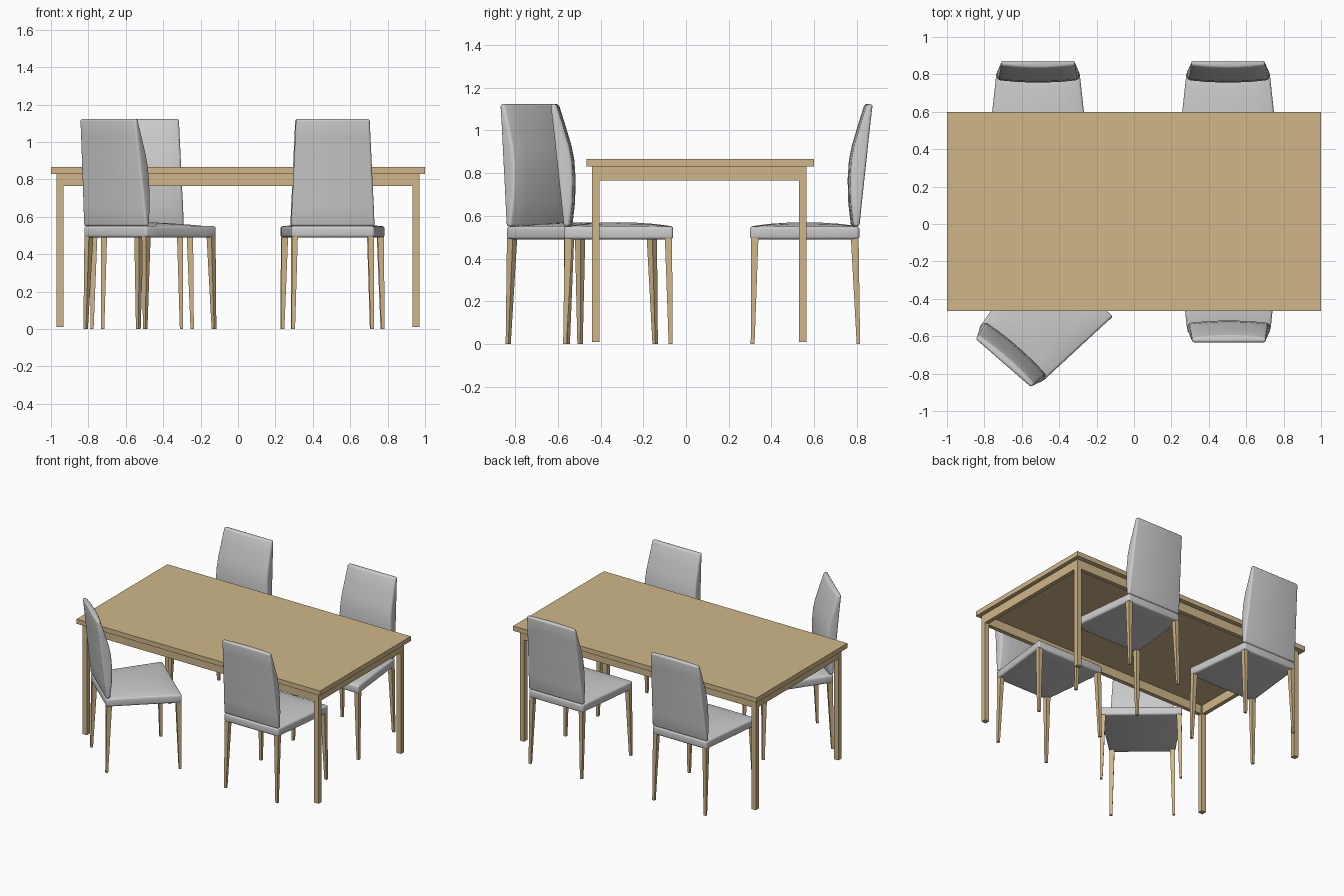
import bpy, bmesh, math
from mathutils import Matrix, Vector

if "Cube" in bpy.data.objects:
    bpy.data.objects.remove(bpy.data.objects["Cube"])

wood = bpy.data.materials.new("light_wood")
wood.diffuse_color = (0.63, 0.47, 0.25, 1)
wood.use_nodes = True
wood.node_tree.nodes["Principled BSDF"].inputs["Base Color"].default_value = wood.diffuse_color


def loft(name, rings, place=Matrix(), mat=None, bevel=0.0):
    """Skin a list of equal-length closed rings, cap the ends, round the hard edges."""
    bm = bmesh.new()
    loops = [[bm.verts.new(p) for p in ring] for ring in rings]
    n = len(loops[0])
    for a, b in zip(loops, loops[1:]):
        for i in range(n):
            j = (i + 1) % n
            bm.faces.new((a[i], a[j], b[j], b[i]))
    bm.faces.new(loops[0])
    bm.faces.new(loops[-1])
    bmesh.ops.recalc_face_normals(bm, faces=bm.faces[:])
    if bevel:
        hard = [e for e in bm.edges if e.calc_face_angle(0) > math.radians(40)]
        bmesh.ops.bevel(bm, geom=hard, offset=bevel, segments=3, profile=0.5, affect='EDGES')
    me = bpy.data.meshes.new(name)
    bm.to_mesh(me)
    bm.free()
    ob = bpy.data.objects.new(name, me)
    bpy.context.collection.objects.link(ob)
    ob.matrix_world = place
    if mat:
        me.materials.append(mat)
    if bevel:
        bpy.ops.object.select_all(action='DESELECT')
        ob.select_set(True)
        bpy.context.view_layer.objects.active = ob
        bpy.ops.object.shade_smooth_by_angle(angle=math.radians(35))
    return ob


def rect(cx, cy, hx, hy, z):
    return [(cx - hx, cy - hy, z), (cx + hx, cy - hy, z),
            (cx + hx, cy + hy, z), (cx - hx, cy + hy, z)]


def box(name, x0, x1, y0, y1, z0, z1):
    cx, cy, hx, hy = (x0 + x1) / 2, (y0 + y1) / 2, (x1 - x0) / 2, (y1 - y0) / 2
    return loft(name, [rect(cx, cy, hx, hy, z0), rect(cx, cy, hx, hy, z1)], mat=wood)


# Table: top, apron frame, corner legs
Y0, Y1 = -0.44, 0.565
box("table_top", -1, 1, -0.465, 0.60, 0.83, 0.865)
for y in (Y0, Y1 - 0.03):
    box("table_apron_long", -0.935, 0.935, y, y + 0.03, 0.765, 0.83)
for x in (-0.97, 0.94):
    box("table_apron_short", x, x + 0.03, Y0 + 0.036, Y1 - 0.036, 0.765, 0.83)
for x in (-0.97, 0.934):
    for y in (Y0, Y1 - 0.036):
        box("table_leg", x, x + 0.036, y, y + 0.036, 0.01, 0.83)

ACROSS = (1, 0.6, 0.2, -0.2, -0.6, -1)


def chair(x, y, turn):
    place = Matrix.Translation((x, y, 0)) @ Matrix.Rotation(math.radians(turn), 4, 'Z')

    # Seat: tapered cushion with a gently domed top, lofted back to front
    rings = []
    for k in range(7):
        t = k / 6
        sy, w = -0.222 + 0.512 * t, 0.222 + 0.056 * t
        dome = 0.02 * math.sin(math.pi * t) ** 0.7 if 0 < k < 6 else 0
        rings.append([(-w, sy, 0.49), (w, sy, 0.49)] +
                     [(w * s, sy, 0.55 + dome * (1 - s * s)) for s in ACROSS])
    loft("chair_seat", rings, place, bevel=0.013)

    # Backrest: (height, front y, rear y, half width)
    profile = [(0.55, -0.182, -0.222, 0.223), (0.66, -0.169, -0.233, 0.219),
               (0.77, -0.166, -0.245, 0.213), (0.86, -0.172, -0.255, 0.209),
               (0.93, -0.186, -0.262, 0.206), (1.03, -0.216, -0.273, 0.201),
               (1.123, -0.245, -0.284, 0.197)]
    rings = []
    for z, front, rear, w in profile:
        rings.append([(-w, rear, z), (w, rear, z)] +
                     [(w * s, front - 0.013 * s * s, z) for s in ACROSS])
    loft("chair_backrest", rings, place, bevel=0.012)

    # Tapered legs
    for s in (-1, 1):
        loft("chair_front_leg", [rect(s * 0.268, 0.278, 0.009, 0.009, 0),
                                 rect(s * 0.256, 0.268, 0.017, 0.017, 0.495)], place, wood)
        loft("chair_back_leg", [rect(s * 0.211, -0.217, 0.009, 0.008, 0),
                                rect(s * 0.203, -0.200, 0.016, 0.018, 0.495)], place, wood)


chair(0.507, -0.35, 0)
chair(-0.513, -0.53, -41)
chair(0.503, 0.59, 180)
chair(-0.513, 0.59, 180)
